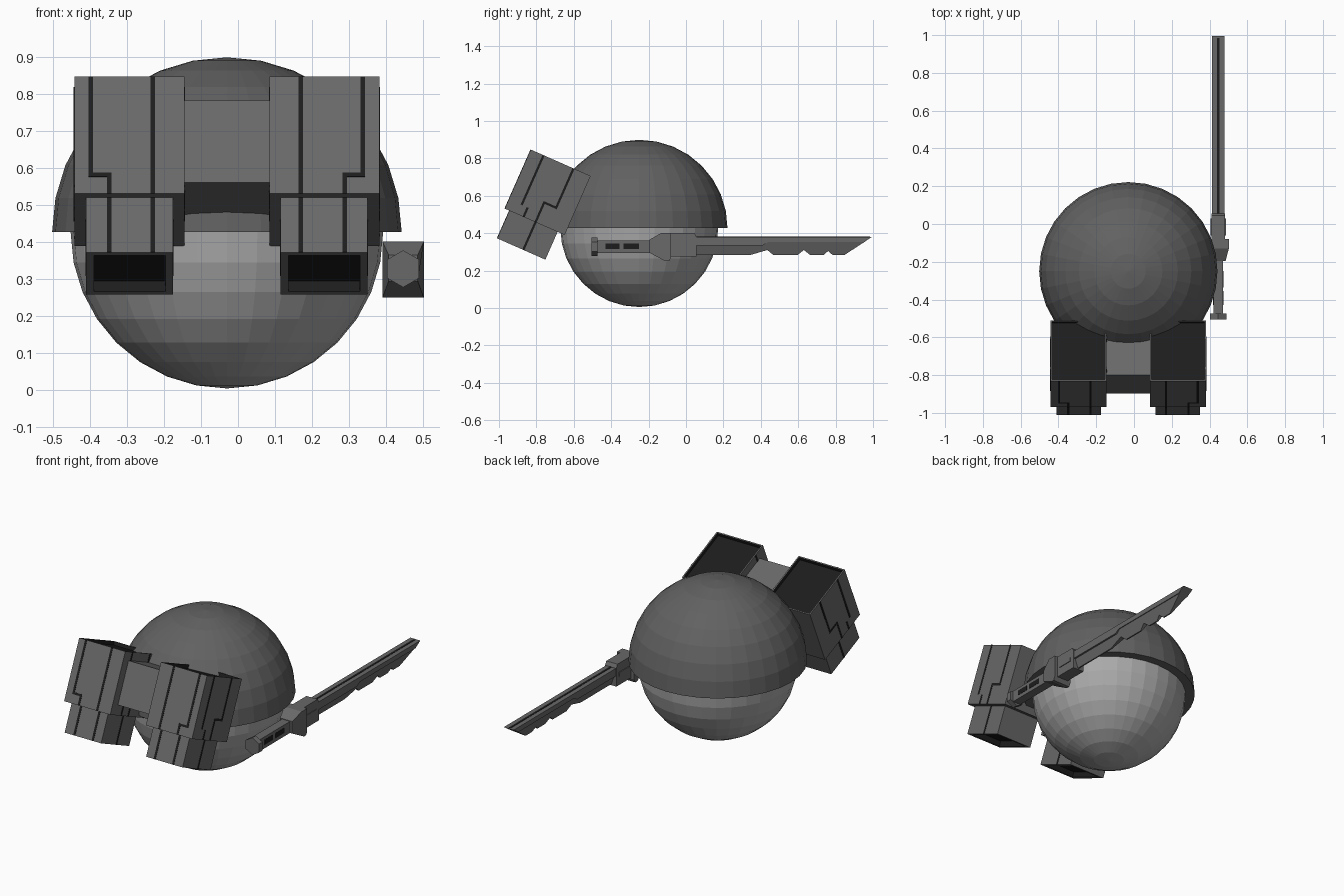
import bpy, bmesh, math
from mathutils import Matrix, Vector

if "Cube" in bpy.data.objects:
    bpy.data.objects.remove(bpy.data.objects["Cube"])


def material(name, g):
    m = bpy.data.materials.new(name)
    m.diffuse_color = (g, g, g, 1)
    m.use_nodes = True
    m.node_tree.nodes["Principled BSDF"].inputs["Base Color"].default_value = m.diffuse_color
    return m


SHELL = material("shell_grey", 0.12)
PALE = material("pale_grey", 0.4)
METAL = material("metal_grey", 0.14)
BLACK = material("seam_black", 0.012)


def finish(name, bm, mats, matrix=None, mirror=False):
    bmesh.ops.recalc_face_normals(bm, faces=bm.faces)
    me = bpy.data.meshes.new(name)
    bm.to_mesh(me)
    bm.free()
    for m in mats:
        me.materials.append(m)
    ob = bpy.data.objects.new(name, me)
    bpy.context.collection.objects.link(ob)
    if matrix is not None:
        ob.matrix_world = matrix
    if mirror:
        ob.modifiers.new("mirror", 'MIRROR').use_mirror_merge = False
    return ob


def box(bm, lo, hi):
    lo, hi = Vector(lo), Vector(hi)
    mat = Matrix.Translation((lo + hi) / 2) @ Matrix.Diagonal((*(hi - lo), 1))
    return bmesh.ops.create_cube(bm, size=1, matrix=mat)["verts"]


def prism(bm, pts, x0, x1):
    """Side profile of (y, z) points extruded from x0 to x1."""
    f = bm.faces.new([bm.verts.new((x0, y, z)) for y, z in pts])
    ext = bmesh.ops.extrude_face_region(bm, geom=[f])["geom"]
    verts = [v for v in ext if isinstance(v, bmesh.types.BMVert)]
    bmesh.ops.translate(bm, verts=verts, vec=(x1 - x0, 0, 0))


def recess(bm, sign, rim, depth):
    """Sunk dark panel in the top (+1) or bottom (-1) face."""
    bm.normal_update()
    f = next(f for f in bm.faces if f.normal.z * sign > 0.9)
    bmesh.ops.inset_region(bm, faces=[f], thickness=rim)
    bmesh.ops.inset_region(bm, faces=[f], thickness=0.0005, depth=-depth)
    f.material_index = 1
    for e in f.edges:
        for g in e.link_faces:
            g.material_index = 1


# Inner ball
centre = Matrix.Translation((-0.03, -0.25, 0.427))
bm = bmesh.new()
bmesh.ops.create_uvsphere(bm, u_segments=32, v_segments=16, radius=0.422)
finish("inner_ball", bm, [PALE], centre)

# Upper shell: half ball with a flat rim turned inward
bm = bmesh.new()
bmesh.ops.create_uvsphere(bm, u_segments=32, v_segments=16, radius=0.472)
bmesh.ops.delete(bm, geom=[v for v in bm.verts if v.co.z < -0.001], context='VERTS')
edges = [e for e in bm.edges if e.is_boundary]
ext = bmesh.ops.extrude_edge_only(bm, edges=edges)["geom"]
for v in [g for g in ext if isinstance(g, bmesh.types.BMVert)]:
    v.co.x *= 0.88
    v.co.y *= 0.88
finish("upper_shell", bm, [SHELL], centre)

# Tilted twin pods, modelled upright and mirrored about the ball's centre
tilt = Matrix.Translation((-0.03, -0.83, 0.847)) @ Matrix.Rotation(math.radians(-23.8), 4, 'X')
bm = bmesh.new()
box(bm, (0.115, 0, -0.345), (0.412, 0.35, 0))
recess(bm, 1, 0.011, 0.02)
finish("pod_upper", bm, [METAL, BLACK], tilt, True)

bm = bmesh.new()
box(bm, (0.145, 0.027, -0.507), (0.38, 0.309, -0.34))
recess(bm, -1, 0.03, 0.03)
finish("pod_nozzle", bm, [METAL, BLACK], tilt, True)

bm = bmesh.new()
box(bm, (-0.116, 0.053, -0.289), (0.116, 0.36, -0.047))
finish("pod_bridge", bm, [METAL], tilt)

# Dark seams on the pods: straight inner line and stepped outer line
bm = bmesh.new()
w, e = 0.006, 0.0015
for x, top, bottom, y in ((0.2, 0, 0.345, 0), (0.2, 0.345, 0.507, 0.027),
                          (0.367, 0, 0.29, 0), (0.318, 0.29, 0.345, 0),
                          (0.318, 0.345, 0.507, 0.027)):
    box(bm, (x - w, y - e, -bottom), (x + w, y + e, -top))
box(bm, (0.312, -e, -0.296), (0.373, e, -0.284))
for x, xl in ((0.115, 0.145), (0.412, 0.38)):
    for y, top, bottom, sx in ((0.075, 0, 0.29, x), (0.11, 0.29, 0.345, x),
                               (0.11, 0.345, 0.507, xl), (0.25, 0, 0.23, x),
                               (0.18, 0.23, 0.345, x), (0.18, 0.345, 0.507, xl)):
        if sx == x or y == 0.18:
            box(bm, (sx - e, y - w, -bottom), (sx + e, y + w, -top))
    box(bm, (x - e, 0.174, -0.236), (x + e, 0.256, -0.224))
finish("pod_seams", bm, [BLACK], tilt, True)

# Sword blade: thick spine above a notched edge that thins downward
CX = 0.446
bm = bmesh.new()
prism(bm, [(0.04, 0.38), (0.995, 0.38), (0.95, 0.352), (0.44, 0.352),
           (0.41, 0.335), (0.04, 0.335)], CX - 0.032, CX + 0.032)
finish("blade_spine", bm, [METAL])

bm = bmesh.new()
prism(bm, [(0.04, 0.36), (0.965, 0.36), (0.845, 0.282), (0.785, 0.282), (0.76, 0.305),
           (0.735, 0.282), (0.665, 0.282), (0.63, 0.31), (0.595, 0.282), (0.468, 0.282),
           (0.435, 0.31), (0.34, 0.282), (0.04, 0.282)], CX - 1, CX + 1)
for v in bm.verts:
    half = 0.004 + 0.026 * (v.co.z - 0.282) / 0.078
    v.co.x = CX + math.copysign(half, v.co.x - CX)
finish("blade_edge", bm, [METAL])

bm = bmesh.new()
box(bm, (CX - 0.006, 0.05, 0.375), (CX + 0.006, 0.985, 0.3815))
finish("blade_groove", bm, [BLACK])

# Guard: wide block behind a narrower collar
bm = bmesh.new()
prism(bm, [(-0.195, 0.365), (-0.13, 0.402), (-0.08, 0.402), (-0.08, 0.27), (-0.09, 0.25),
           (-0.11, 0.25), (-0.195, 0.295)], CX - 0.056, CX + 0.056)
prism(bm, [(-0.08, 0.402), (0.045, 0.402), (0.055, 0.383), (0.055, 0.275), (-0.08, 0.275)],
      CX - 0.036, CX + 0.036)
for v in bm.verts:
    if v.co.y < -0.19:
        v.co.x = CX + (v.co.x - CX) * 0.7
finish("guard", bm, [METAL])

bm = bmesh.new()
box(bm, (CX - 0.04, -0.06, 0.325), (CX + 0.04, 0.03, 0.35))
finish("guard_rib", bm, [METAL])

# Grip with dark windows, and a six-sided pommel
bm = bmesh.new()
box(bm, (CX - 0.026, -0.48, 0.295), (CX + 0.026, -0.19, 0.362))
finish("grip", bm, [METAL])

bm = bmesh.new()
for y0, y1 in ((-0.43, -0.355), (-0.335, -0.25)):
    box(bm, (CX - 0.0275, y0, 0.316), (CX + 0.0275, y1, 0.345))
finish("grip_windows", bm, [BLACK])

bm = bmesh.new()
bmesh.ops.create_cone(bm, cap_ends=True, segments=6, radius1=0.05, radius2=0.05, depth=0.032)
finish("pommel", bm, [METAL],
       Matrix.Translation((CX, -0.489, 0.328)) @ Matrix.Rotation(math.pi / 2, 4, 'X'))
